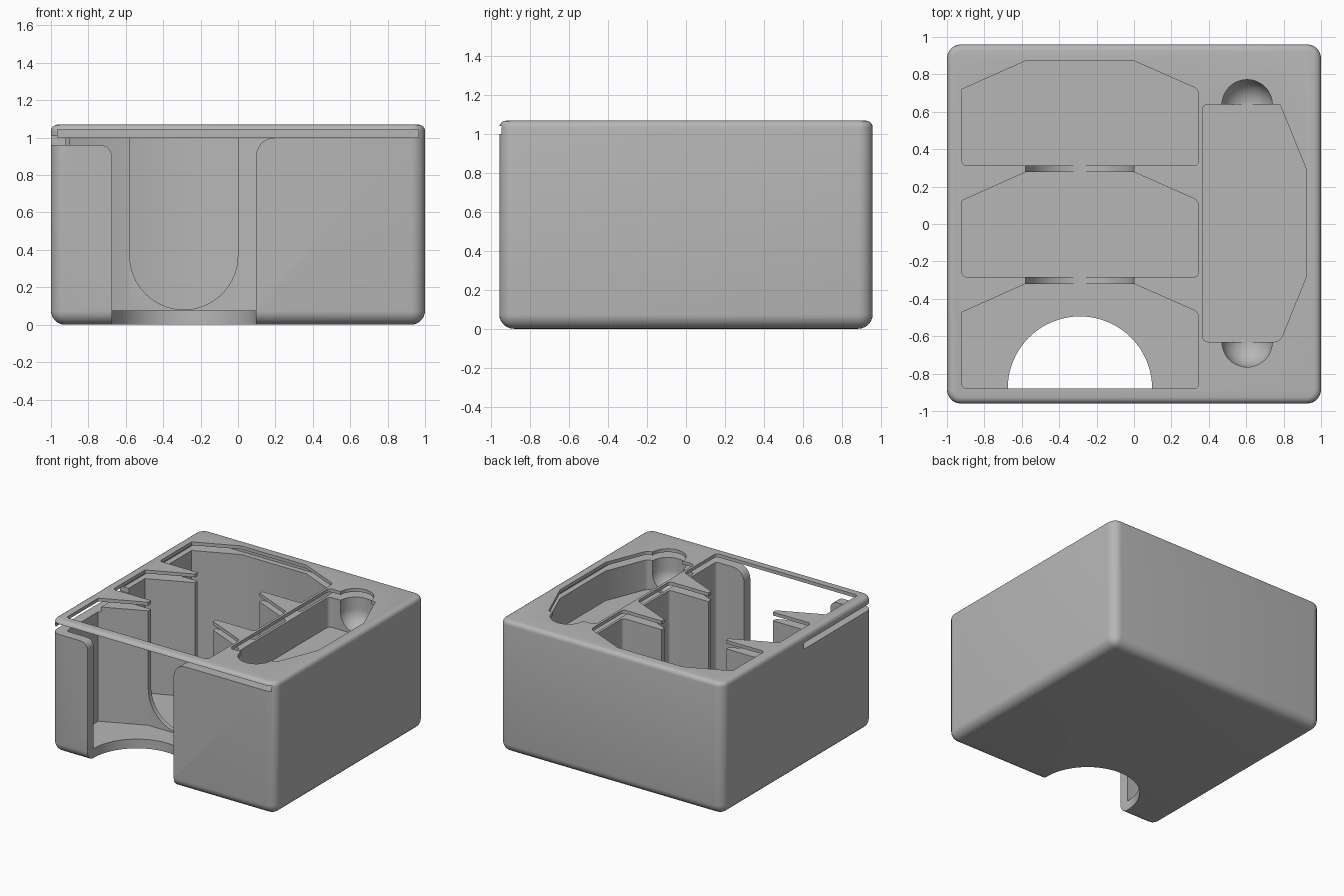
import bpy, bmesh, math

cube = bpy.data.objects.get("Cube")
if cube:
    bpy.data.objects.remove(cube, do_unlink=True)

grey = bpy.data.materials.new("mid_grey")
grey.use_nodes = True
grey.diffuse_color = (0.47, 0.47, 0.47, 1)
grey.node_tree.nodes["Principled BSDF"].inputs["Base Color"].default_value = grey.diffuse_color

HEIGHT, FLOOR, SLOT_LOW, SLOT_TOP = 1.07, 0.075, 1.0, 1.043
ROUND = 0.075


def make_object(name, bm):
    bmesh.ops.recalc_face_normals(bm, faces=bm.faces)
    mesh = bpy.data.meshes.new(name)
    bm.to_mesh(mesh)
    bm.free()
    obj = bpy.data.objects.new(name, mesh)
    bpy.context.collection.objects.link(obj)
    mesh.materials.append(grey)
    return obj


def prism(name, points, low, high, axis="z", fillet_count=0, fillet=0.03):
    """Extrude a profile along z, or an (x, z) profile along y."""
    bm = bmesh.new()
    place = (lambda u, v, w: (u, v, w)) if axis == "z" else (lambda u, v, w: (u, w, v))
    rings = [[bm.verts.new(place(u, v, w)) for u, v in points] for w in (low, high)]
    n = len(points)
    bm.faces.new(rings[0])
    bm.faces.new(rings[1])
    for i in range(n):
        j = (i + 1) % n
        bm.faces.new((rings[0][i], rings[0][j], rings[1][j], rings[1][i]))
    if fillet_count:
        edges = [bm.edges.get((rings[0][i], rings[1][i])) for i in range(fillet_count)]
        bmesh.ops.bevel(bm, geom=edges, offset=fillet, segments=4, profile=0.5, affect="EDGES")
    return make_object(name, bm)


def box(name, x0, x1, y0, y1, z0, z1):
    return prism(name, [(x0, y0), (x1, y0), (x1, y1), (x0, y1)], z0, z1)


def arc(cx, cy, r, start, end, steps=12):
    angles = [math.radians(start + (end - start) * i / steps) for i in range(steps + 1)]
    return [(cx + r * math.cos(a), cy + r * math.sin(a)) for a in angles]


# Outer body: broad rounding on sides and base, tighter rounding on the top rim
bm = bmesh.new()
bmesh.ops.create_cube(bm, size=1)
for v in bm.verts:
    v.co = (v.co.x * 2, v.co.y * 1.92, (v.co.z + 0.5) * HEIGHT)
lower = [e for e in bm.edges if min(v.co.z for v in e.verts) < 0.01]
bmesh.ops.bevel(bm, geom=lower, offset=ROUND, segments=7, profile=0.5, affect="EDGES")
rim = [e for e in bm.edges if min(v.co.z for v in e.verts) > HEIGHT - 0.001]
bmesh.ops.bevel(bm, geom=rim, offset=0.035, segments=4, profile=0.5, affect="EDGES")
body = make_object("organizer_box", bm)

cutters = []

# Three card wells, each tapered toward the back
for i, y in enumerate((-0.88, -0.283, 0.312)):
    outline = [(-0.92, y), (0.345, y), (0.345, y + 0.408), (0, y + 0.56),
               (-0.58, y + 0.56), (-0.92, y + 0.408)]
    cutters.append(prism(f"card_well_{i}", outline, FLOOR, 1.3, fillet_count=3, fillet=0.025))

# Shallow side tray
tray = [(0.365, 0.64), (0.365, -0.63), (0.78, -0.63), (0.92, -0.285), (0.92, 0.295), (0.78, 0.64)]
cutters.append(prism("side_tray", tray, 0.76, 1.31, fillet_count=3, fillet=0.03))

# Finger scoops at both tray ends: spheres stretched upward from the equator
for i, y in enumerate((-0.63, 0.637)):
    bm = bmesh.new()
    bmesh.ops.create_uvsphere(bm, u_segments=48, v_segments=32, radius=0.135)
    for v in bm.verts:
        v.co.z += 0.9 + (0.4 if v.co.z > 0.002 else 0)
        v.co.x += 0.605
        v.co.y += y
    cutters.append(make_object(f"finger_scoop_{i}", bm))

# Round-bottomed passage through the two dividers
passage = [(-0.579, 1.32)] + arc(-0.29, 0.37, 0.289, 180, 360, 32) + [(-0.001, 1.32)]
cutters.append(prism("divider_passage", passage, -0.42, 0.42, axis="y"))

# Front opening with flared top corners
opening = ([(-0.675, -0.1), (0.097, -0.1)] + arc(0.197, 0.9, 0.1, 180, 90)
           + [(0.197, 1.02), (-0.735, 1.02)] + arc(-0.735, 0.9, 0.06, 90, 0))
cutters.append(prism("front_opening", opening, -1.1, -0.85, axis="y"))

# Half-round thumb cut in the floor
thumb = arc(-0.289, -0.88, 0.386, 0, 180, 40) + [(-0.675, -1.1), (0.097, -1.1)]
cutters.append(prism("floor_thumb_cut", thumb, -0.11, 0.2))

# Sliding lid slot and the relief at its right front corner
cutters.append(box("lid_slot", -0.965, 0.965, -1.12, 0.915, SLOT_LOW, SLOT_TOP))
cutters.append(box("side_relief", -1.1, -0.9, -1.13, -0.08, 0.96, 1.01))
cutters.append(box("front_relief", -1.11, -0.6, -1.14, -0.86, 0.9601, 1.0101))

# Carve everything out, then drop the cutters
bpy.context.view_layer.objects.active = body
for cutter in cutters:
    cutter.hide_render = True
    mod = body.modifiers.new(cutter.name, "BOOLEAN")
    mod.operation, mod.solver, mod.object = "DIFFERENCE", "EXACT", cutter
    bpy.ops.object.modifier_apply(modifier=mod.name)
    bpy.data.objects.remove(cutter, do_unlink=True)

bpy.ops.object.select_all(action="DESELECT")
body.select_set(True)
bpy.ops.object.shade_smooth_by_angle(angle=math.radians(30))
